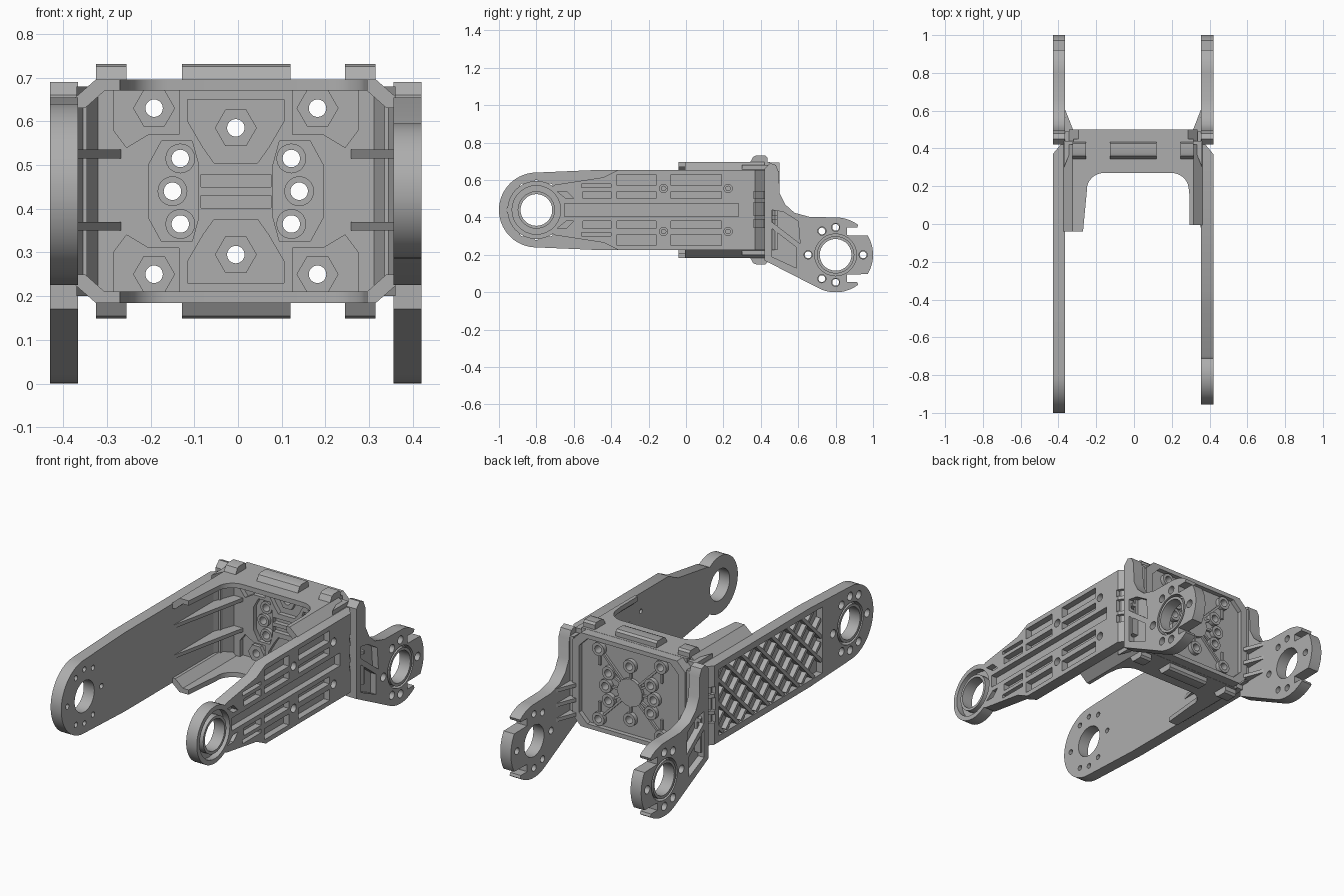
import bpy, bmesh
from math import cos, sin, radians, hypot
from mathutils import Matrix

cube = bpy.data.objects.get("Cube")
if cube:
    bpy.data.objects.remove(cube, do_unlink=True)

gray = bpy.data.materials.new("light_gray")
gray.use_nodes = True
gray.diffuse_color = (0.42, 0.42, 0.42, 1)
bsdf = next(n for n in gray.node_tree.nodes if n.type == 'BSDF_PRINCIPLED')
bsdf.inputs["Base Color"].default_value = gray.diffuse_color
bsdf.inputs["Roughness"].default_value = 0.6

MID = 0.44      # height of the bracket's axis
CX = -0.005     # sideways centre
AXES = {'x': ((0, 0, 1), (1, 0, 0), (0, 1, 0)),
        'y': ((1, 0, 0), (0, 0, -1), (0, 1, 0)),
        'z': ((1, 0, 0), (0, 1, 0), (0, 0, 1))}


def plate(name, loops, axis, a, b):
    """Flat profile with holes, extruded along an axis from a to b."""
    cu = bpy.data.curves.new(name, 'CURVE')
    cu.dimensions, cu.fill_mode, cu.extrude = '2D', 'BOTH', abs(b - a) / 2
    for loop in loops:
        sp = cu.splines.new('POLY')
        sp.points.add(len(loop) - 1)
        for p, (u, v) in zip(sp.points, loop):
            p.co = (u, v, 0, 1)
        sp.use_cyclic_u = True
    ob = bpy.data.objects.new(name, cu)
    bpy.context.collection.objects.link(ob)
    bpy.ops.object.select_all(action='DESELECT')
    ob.select_set(True)
    bpy.context.view_layer.objects.active = ob
    bpy.ops.object.convert(target='MESH')
    ob = bpy.context.view_layer.objects.active
    m = Matrix(AXES[axis]).to_4x4()
    m['xyz'.index(axis)][3] = (a + b) / 2
    ob.data.transform(m)
    bm = bmesh.new()
    bm.from_mesh(ob.data)
    bmesh.ops.remove_doubles(bm, verts=bm.verts, dist=1e-5)
    bmesh.ops.recalc_face_normals(bm, faces=bm.faces)
    bm.to_mesh(ob.data)
    bm.free()
    ob.data.materials.clear()
    ob.data.materials.append(gray)
    bpy.ops.object.shade_smooth_by_angle()
    return ob


def arc(c, r, a0, a1, n=16):
    return [(c[0] + r * cos(radians(a0 + (a1 - a0) * i / n)),
             c[1] + r * sin(radians(a0 + (a1 - a0) * i / n))) for i in range(n + 1)]


def ring(c, r, n=28):
    return arc(c, r, 0, 360 - 360 / n, n - 1)


def rect(u0, u1, v0, v1):
    return [(u0, v0), (u1, v0), (u1, v1), (u0, v1)]


def octagon(w, h, c):
    q = [(w, h - c), (w - c, h), (c - w, h), (-w, h - c)]
    return [(CX + u, MID + v) for u, v in q + [(-u, -v) for u, v in q]]


def bar(p, q, w):
    d = hypot(q[0] - p[0], q[1] - p[1])
    nx, ny = (p[1] - q[1]) / d * w, (q[0] - p[0]) / d * w
    return [(p[0] + nx, p[1] + ny), (p[0] - nx, p[1] - ny),
            (q[0] - nx, q[1] - ny), (q[0] + nx, q[1] + ny)]


def mirrored(half):
    """Close a half profile about the bracket axis."""
    return half + [(u, 2 * MID - v) for u, v in reversed(half)]


def around(c, r, angles):
    return [(c[0] + r * cos(radians(a)), c[1] + r * sin(radians(a))) for a in angles]


def layered_arm(name, side, outline, hub, screws, pockets, screw_r=0.014, groove=0.112):
    """Flat inner sheet, ribbed outer sheet and a bearing collar."""
    x = [CX + side * d for d in (0.361, 0.39, 0.425)]
    plate(name + "_sheet", [outline, ring(hub, 0.085)] + [ring(s, screw_r) for s in screws],
          'x', x[0], x[1])
    plate(name + "_ribs", [outline, ring(hub, groove)] + [ring(s, 0.022) for s in screws] + pockets,
          'x', x[1], x[2])
    plate(name + "_collar", [ring(hub, 0.1), ring(hub, 0.085)], 'x', x[1], x[2])


# left front arm: rows of rectangular pockets and a long middle channel
hub = (-0.8, MID)
outline = mirrored([(0.36, 0.655), (-0.36, 0.655), (-0.44, 0.615), (-0.7, 0.575)]
                   + arc(hub, 0.155, 55, 175))
pockets = [rect(-0.65, 0.28, MID - 0.035, MID + 0.035)]
for s in (1, -1):
    for u0, u1, v0, v1 in ((-.37, -.16, .13, .19), (-.37, -.16, .06, .1),
                           (-.08, .19, .13, .19), (-.08, .19, .06, .1),
                           (-.56, -.4, .12, .14), (-.55, -.4, .06, .1)):
        pockets.append(rect(u0, u1, MID + s * v0, MID + s * v1))
    pockets.append([(u, MID + s * v) for u, v in ((-.69, .1), (-.64, .1), (-.6, .06), (-.64, .06))])
bosses = [(y, MID + s * 0.115) for y in (-0.12, 0.225) for s in (1, -1)]
layered_arm("left_front_arm", 1, outline, hub, bosses, pockets, 0.012, 0.13)

# right front arm: larger rounded end and a diagonal lattice
outline = mirrored([(0.36, 0.655), (-0.45, 0.655)] + arc(hub, 0.2, 90, 176))
screws = around(hub, 0.147, (0, 60, 90, 120, 180, 240, 270, 300))
y0, y1, half = -0.56, 0.33, 0.18
layered_arm("right_front_arm", -1, outline, hub, screws, [rect(y0, y1, MID - half, MID + half)])
for s in (1, -1):
    for k in range(-2, 7):
        start = y0 + 0.065 + k * 0.13
        lo, hi = max(start, y0), min(start + 2 * half, y1)
        if hi - lo > 0.03:
            ends = [(y, MID + s * (y - start - half)) for y in (lo, hi)]
            plate("lattice_rib", [bar(*ends, 0.009)], 'x', CX - 0.385, CX - 0.42 - s * 0.002)

# rear lugs: hanging arms with split rounded ends
C = (0.8, 0.2)
lug = [(0.42, 0.17), (0.42, 0.66), (0.45, 0.69), (0.48, 0.68), (0.497, 0.64), (0.5, 0.53),
       (0.53, 0.47), (0.58, 0.425), (0.66, 0.403)]
lug += arc(C, 0.2, 90, 53) + [(0.915, 0.345), (0.86, 0.345), (0.86, 0.305)]
lug += arc(C, 0.2, 31, -31) + [(0.86, 0.095), (0.86, 0.055), (0.915, 0.055)]
lug += arc(C, 0.2, -53, -116)
neck = [[(0.46, 0.44), (0.52, 0.43), (0.6, 0.38), (0.61, 0.26), (0.46, 0.375)],
        [(0.46, 0.34), (0.59, 0.24), (0.59, 0.13), (0.46, 0.19)]]
lug_screws = around(C, 0.147, (0, 90, 120, 180, 240, 270))
for side, word in ((1, "left"), (-1, "right")):
    layered_arm(word + "_rear_lug", side, lug, C, lug_screws, neck, 0.018)

    # waisted corner with short horizontal ribs
    def corner(cut):
        pts = [(0.34, 0.34), (0.425, 0.34), (0.425, 0.37), (0.375, 0.43),
               (0.425, 0.475), (0.425, 0.49), (0.34, 0.49)]
        return [[(CX + side * (x - cut * (x > 0.35)), y) for x, y in pts]]
    plate(word + "_corner_core", corner(0.02), 'z', 0.23, 0.65)
    for z0, z1 in ((0.225, 0.345), (0.39, 0.41), (0.48, 0.5), (0.54, 0.655)):
        plate(word + "_corner_rib", corner(0), 'z', z0, z1)

    # inner fillet and gussets, front and rear
    def wedge(ya, yb, inner):
        return [[(CX + side * x, y) for x, y in ((0.365, ya), (0.365, yb), (inner, yb))]]
    plate(word + "_inner_fillet", wedge(0.3, 0.44, 0.31), 'z', 0.2, 0.68)
    for z in (0.36, 0.525):
        plate(word + "_front_gusset", wedge(-0.05, 0.44, 0.26), 'z', z - 0.01, z + 0.01)
    for z in (0.24, 0.32, 0.4):
        plate(word + "_rear_gusset", wedge(0.62, 0.48, 0.31), 'z', z - 0.01, z + 0.01)

# central panel: middle sheet with relief on both faces
quads = [(sx, sz) for sx in (1, -1) for sz in (1, -1)]


def spots(u, v):
    return sorted({(CX + sx * u, MID + sz * v) for sx, sz in quads})


hex_spots = spots(0, 0.145) + spots(0.187, 0.19)
round_spots = spots(0.127, 0.075) + spots(0.145, 0)
holes = [ring(p, 0.02) for p in hex_spots + round_spots]
edge = octagon(0.34, 0.255, 0.05)
plate("panel_sheet", [edge] + holes, 'y', 0.45, 0.475)

cuts = []
corner_cut = [(.13, .235), (.28, .235), (.28, .14), (.25, .1), (.225, .115), (.2, .13), (.13, .13)]
top_cut = [(.11, .21), (.11, .16), (.075, .1), (.05, .065)]
side_cut = [(.085, .06), (.1, .115), (.17, .115), (.2, .06)]
for sx, sz in quads:
    cuts.append([(CX + sx * u, MID + sz * v) for u, v in corner_cut])
for s in (1, -1):
    cuts.append([(CX + u, MID + s * v) for u, v in top_cut + [(-u, v) for u, v in reversed(top_cut)]])
    cuts.append([(CX + s * u, MID + v) for u, v in side_cut + [(u, -v) for u, v in reversed(side_cut)]])
    cuts.append(rect(CX - 0.08, CX + 0.08, MID + s * 0.01, MID + s * 0.038))
plate("panel_front_relief", [edge] + cuts, 'y', 0.425, 0.45)
for p in hex_spots:
    plate("hex_boss", [ring(p, 0.048, 6), ring(p, 0.02)], 'y', 0.43, 0.45)
for p in round_spots:
    plate("round_boss", [ring(p, 0.034), ring(p, 0.02)], 'y', 0.43, 0.45)

plate("panel_rear_frame", [edge, octagon(0.3, 0.232, 0.05)], 'y', 0.475, 0.5)
centre = (CX, MID)
plate("rear_disc", [ring(centre, 0.075)], 'y', 0.475, 0.492)
ribs = []
for p in hex_spots + round_spots:
    plate("rear_boss", [ring(p, 0.036), ring(p, 0.02)], 'y', 0.475, 0.498)
    d = hypot(p[0] - CX, p[1] - MID)
    ends = [(CX + (p[0] - CX) * r / d, MID + (p[1] - MID) * r / d) for r in (0.07, d - 0.03)]
    ribs.append(bar(*ends, 0.006))
for u, v in spots(0.187, 0.1):
    ribs.append(bar((u, v), (u, MID + (v - MID) * 1.6), 0.006))
for loop in ribs:
    plate("rear_rib", [loop], 'y', 0.475, 0.488)

# top and bottom flanges with rounded inner opening, sloped edges and tabs
flange = [(-0.32, 0.45), (-0.32, -0.04), (-0.27, -0.04), (-0.25, 0.17)]
flange += arc((-0.16, 0.18), 0.09, 170, 90, 8) + arc((0.2, 0.18), 0.09, 90, 10, 8)
flange += [(0.31, 0.0), (0.315, 0.0), (0.315, 0.45)]
for s, word in ((1, "top"), (-1, "bottom")):
    def z(h):
        return MID + s * h
    plate(word + "_flange", [flange], 'z', z(0.23), z(0.256))
    for side, front in ((1, -0.005), (-1, -0.04)):
        strip = [(0.367, 0.19), (0.367, 0.215), (0.32, 0.256), (0.3, 0.256), (0.3, 0.23), (0.345, 0.19)]
        plate(word + "_sloped_edge", [[(CX + side * u, z(v)) for u, v in strip]], 'y', front, 0.42)
    for x0, x1 in ((-0.325, -0.255), (-0.128, 0.12), (0.245, 0.315)):
        tab = [(0.34, 0.25), (0.36, 0.285), (0.375, 0.291), (0.425, 0.291), (0.435, 0.28), (0.435, 0.25)]
        plate(word + "_tab", [[(y, z(v)) for y, v in tab]], 'x', x0, x1)
